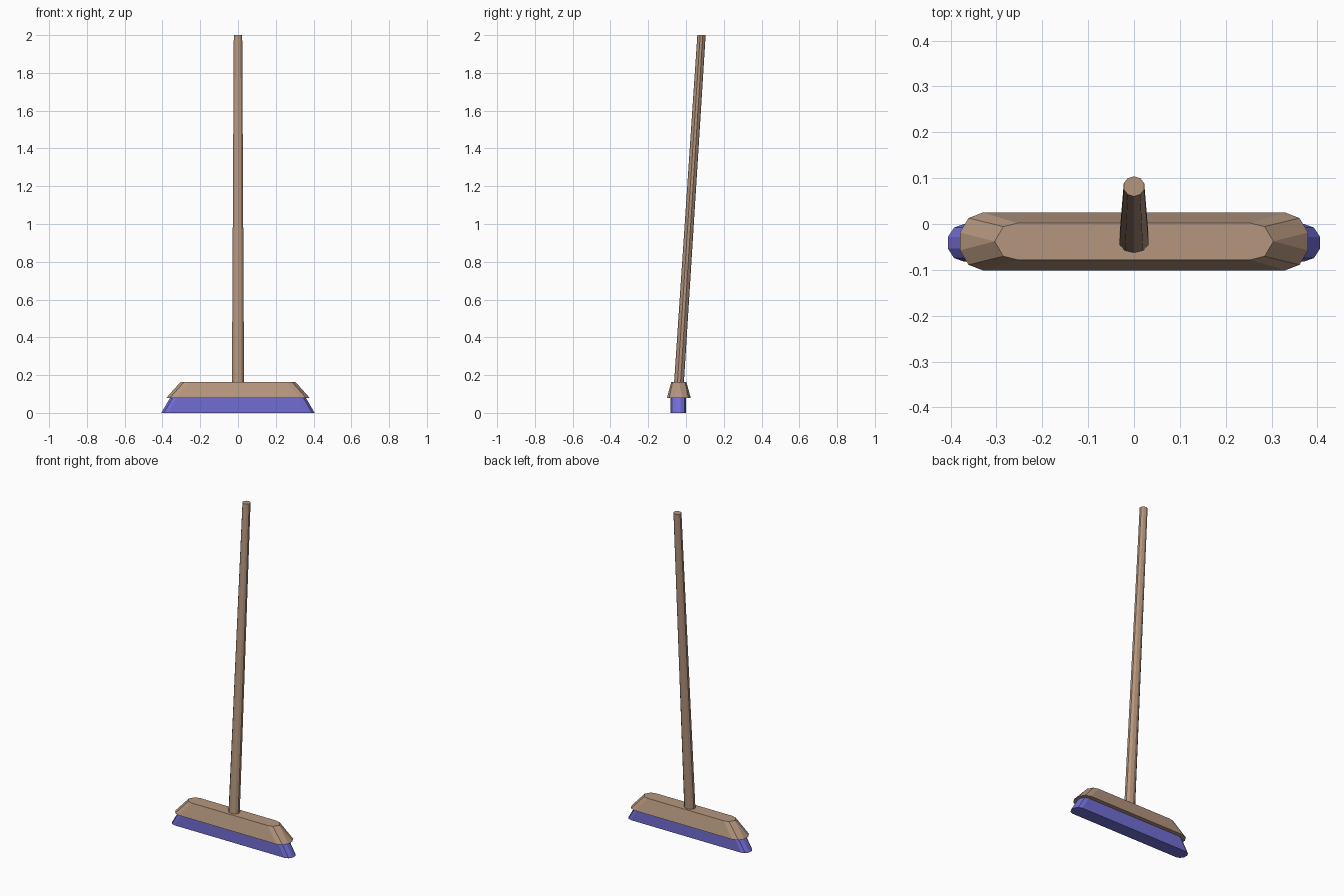
import bpy, bmesh, math

if "Cube" in bpy.data.objects:
    bpy.data.objects.remove(bpy.data.objects["Cube"])


def material(name, color):
    m = bpy.data.materials.new(name)
    m.diffuse_color = (*color, 1)
    m.use_nodes = True
    m.node_tree.nodes["Principled BSDF"].inputs["Base Color"].default_value = m.diffuse_color
    return m


wood = material("warm brown wood", (0.46, 0.305, 0.21))
blue = material("blue bristle", (0.165, 0.155, 0.66))


def loft(name, lower, upper, mat):
    """Join two matching rings of points into a closed flat-faced solid."""
    bm = bmesh.new()
    a = [bm.verts.new(p) for p in lower]
    b = [bm.verts.new(p) for p in upper]
    n = len(a)
    bm.faces.new(a[::-1])
    bm.faces.new(b)
    for i in range(n):
        j = (i + 1) % n
        bm.faces.new((a[i], a[j], b[j], b[i]))
    bmesh.ops.remove_doubles(bm, verts=bm.verts, dist=0.0005)
    bmesh.ops.recalc_face_normals(bm, faces=bm.faces)
    me = bpy.data.meshes.new(name)
    bm.to_mesh(me)
    bm.free()
    me.materials.append(mat)
    ob = bpy.data.objects.new(name, me)
    bpy.context.collection.objects.link(ob)
    return ob


def stadium(half_x, half_y, cap, yc, z, pointed=False):
    """Long outline with half-decagon ends; pointed merges each end edge."""
    pts = []
    for side in (1, -1):
        for k in range(6):
            t = math.radians(-90 + 36 * k)
            x = half_x - cap + cap * math.cos(t) / math.cos(math.radians(18))
            y = half_y * math.sin(t)
            if pointed and k in (2, 3):
                y = 0
            pts.append((side * x, yc + side * y, z))
    return pts


# Bristles flare outwards along their length only
loft("bristles", stadium(0.406, 0.041, 0.035, -0.041, 0.0),
     stadium(0.358, 0.041, 0.035, -0.041, 0.082), blue)

# Bevelled wooden head
loft("broom_head", stadium(0.380, 0.063, 0.05, -0.038, 0.079),
     stadium(0.304, 0.040, 0.05, -0.038, 0.164, True), wood)


# Tapered, leaning handle
def ring(rx, ry, yc, z, n=10):
    return [(rx * math.cos(t), yc + ry * math.sin(t), z)
            for t in (math.radians(90) + 2 * math.pi * i / n for i in range(n))]


loft("handle", ring(0.034, 0.026, -0.039, 0.13),
     ring(0.0235, 0.022, 0.082, 2.0), wood)
